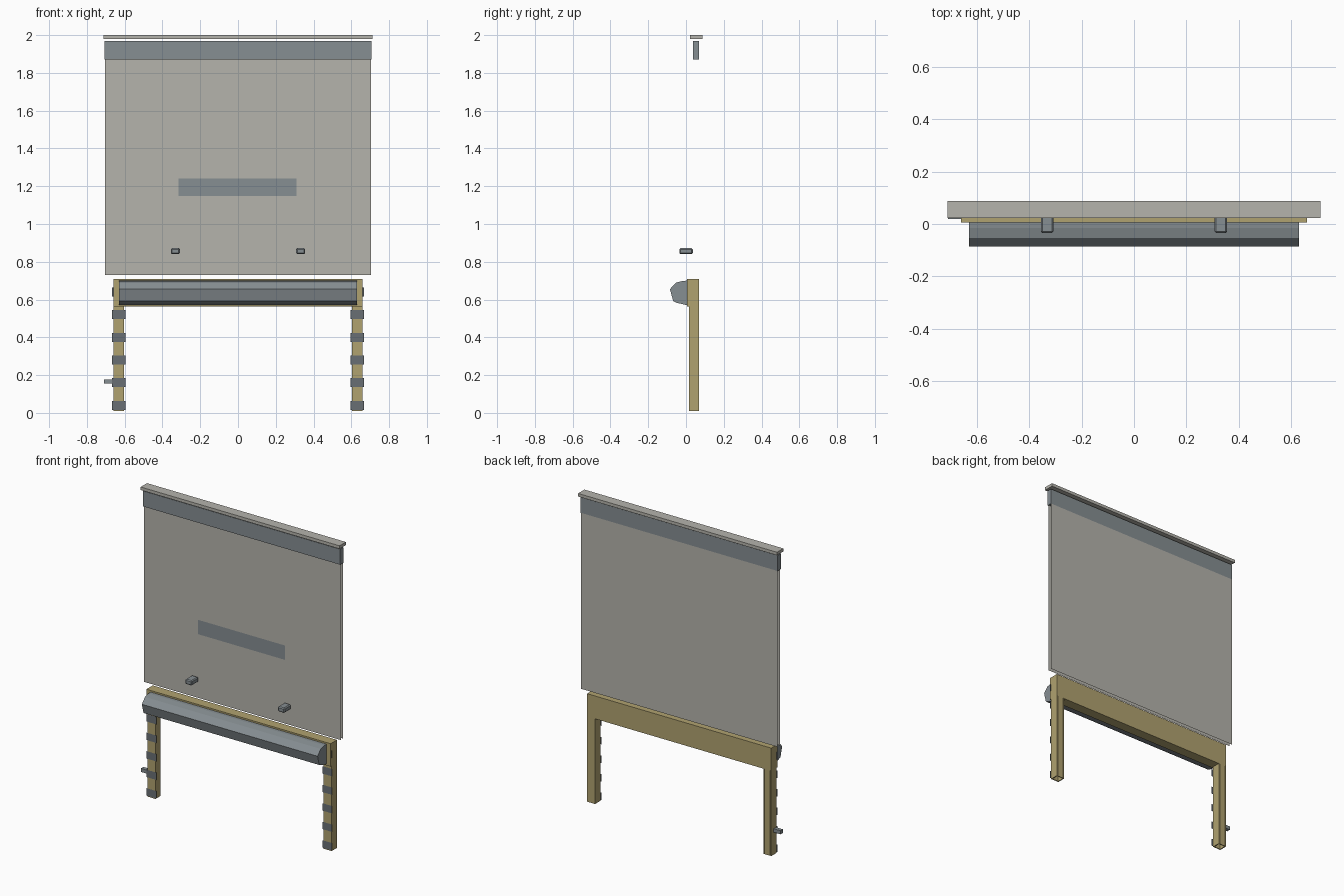
import bpy
import bmesh

default = bpy.data.objects.get("Cube")
if default:
    bpy.data.objects.remove(default, do_unlink=True)


def material(name, rgb):
    linear = [((c / 255 + 0.055) / 1.055) ** 2.4 for c in rgb] + [1.0]
    mat = bpy.data.materials.new(name)
    mat.use_nodes = True
    mat.diffuse_color = linear
    mat.node_tree.nodes["Principled BSDF"].inputs["Base Color"].default_value = linear
    return mat


STONE = material("warm grey", (181, 179, 172))
STEEL = material("blue grey", (134, 142, 146))
WOOD = material("tan", (176, 162, 112))
IRON = material("dark grey", (105, 111, 116))


def finish(name, bm, mat):
    mesh = bpy.data.meshes.new(name)
    bm.to_mesh(mesh)
    bm.free()
    mesh.materials.append(mat)
    obj = bpy.data.objects.new(name, mesh)
    bpy.context.collection.objects.link(obj)
    return obj


def box(name, x, y, z, mat, bevel=0):
    bm = bmesh.new()
    bmesh.ops.create_cube(bm, size=1)
    for v in bm.verts:
        v.co = [lo if c < 0 else hi for c, (lo, hi) in zip(v.co, (x, y, z))]
    obj = finish(name, bm, mat)
    if bevel:
        mod = obj.modifiers.new("Bevel", "BEVEL")
        mod.width = bevel
        mod.segments = 1
    return obj


def sheet(name, x, y, z, mat, top_x=None, back=False):
    """Flat upright sheet; top_x gives it a different width at the top."""
    t = top_x or x
    pts = [(x[0], y, z[0]), (x[1], y, z[0]), (t[1], y, z[1]), (t[0], y, z[1])]
    if back:
        pts.reverse()
    bm = bmesh.new()
    bm.faces.new([bm.verts.new(p) for p in pts])
    return finish(name, bm, mat)


def span(side, a, b):
    return tuple(sorted((side * a, side * b)))


# Upper panel: two thin skins under a bar and a cap
sheet("panel_front", (-0.705, 0.705), 0.046, (0.73, 1.88), STONE)
sheet("panel_back", (-0.705, 0.705), 0.07, (0.73, 1.87), STONE, back=True)
box("top_bar", (-0.706, 0.706), (0.037, 0.07), (1.87, 1.97), STEEL)
box("top_cap", (-0.713, 0.713), (0.022, 0.087), (1.98, 2.0), STONE)

# Raised strips on the panel front
for i in range(8):
    x = -0.21 + i * 0.0593
    sheet(f"panel_strip_{i + 1}", (x - 0.01, x + 0.01), 0.043, (0.74, 1.86), STONE)
sheet("side_strip", (-0.46, -0.438), 0.043, (0.74, 1.86), STONE)
sheet("tapered_strip", (-0.577, -0.558), 0.043, (0.74, 1.83), STONE,
      top_x=(-0.569, -0.566))

# Plaque with a darker centre
sheet("plaque", (-0.355, 0.35), 0.040, (1.08, 1.307), STONE)
sheet("plaque_centre", (-0.315, 0.31), 0.038, (1.147, 1.24), STEEL)

# Cross beam
box("cross_beam", (-0.66, 0.66), (0.005, 0.07), (0.562, 0.71), WOOD)

# Faceted bumper along the beam
profile = [(0.006, 0.70), (-0.015, 0.699), (-0.053, 0.69), (-0.085, 0.655),
           (-0.068, 0.592), (-0.05, 0.583), (0.006, 0.57)]
bm = bmesh.new()
end = bm.faces.new([bm.verts.new((-0.63, y, z)) for y, z in profile])
ext = bmesh.ops.extrude_face_region(bm, geom=[end], use_keep_orig=True)
for v in ext["geom"]:
    if isinstance(v, bmesh.types.BMVert):
        v.co.x = 0.63
bmesh.ops.recalc_face_normals(bm, faces=bm.faces)
finish("bumper", bm, STEEL)

for side, label in ((1, "left"), (-1, "right")):
    # Handle on the panel
    box(f"{label}_handle", span(side, 0.308, 0.356), (-0.035, 0.036),
        (0.84, 0.872), STEEL, bevel=0.006)

    # Hollow leg made of boards
    z = (0.01, 0.565)
    box(f"{label}_leg_front", span(side, 0.61, 0.655), (0.016, 0.022), z, WOOD)
    box(f"{label}_leg_outer", span(side, 0.654, 0.66), (0.015, 0.07), z, WOOD)
    box(f"{label}_leg_inner", span(side, 0.603, 0.609), (0.015, 0.07), z, WOOD)
    box(f"{label}_leg_back", span(side, 0.611, 0.652), (0.064, 0.07), z, WOOD)

    # Bands up the leg
    for i in range(6):
        mid = 0.04 + i * 0.12
        sheet(f"{label}_leg_band_{i + 1}", span(side, 0.595, 0.666), 0.0135,
              (mid - 0.024, mid + 0.024), IRON)

# Small peg on the right leg
box("leg_peg", (-0.71, -0.66), (0.02, 0.045), (0.155, 0.178), STEEL)
